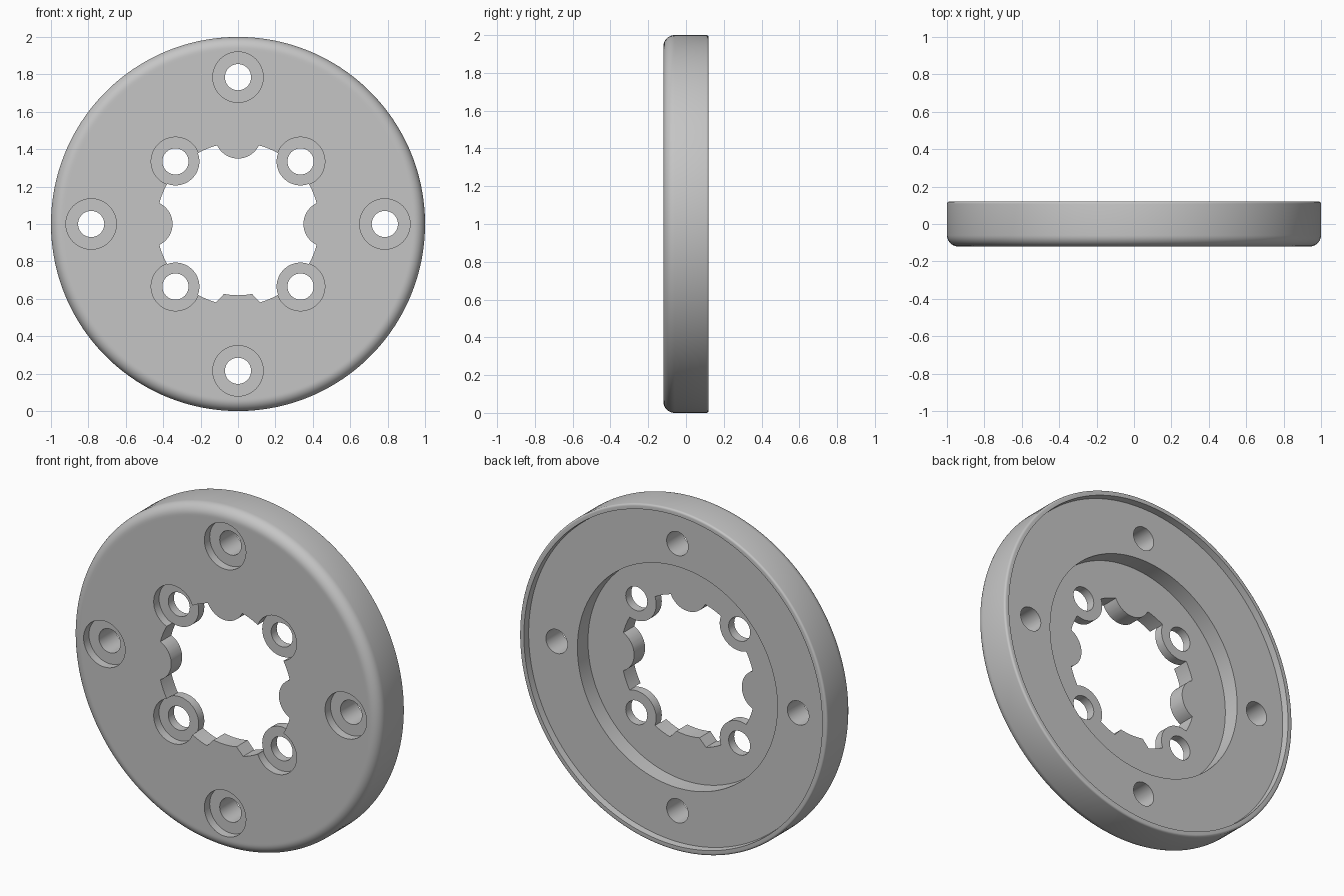
import bpy, bmesh, math
from math import sin, cos, radians, sqrt

if "Cube" in bpy.data.objects:
    bpy.data.objects.remove(bpy.data.objects["Cube"])

CZ = 1.0                      # height of the disc axis
FRONT, BACK = -0.12, 0.12


def finish(name, bm):
    bmesh.ops.recalc_face_normals(bm, faces=bm.faces[:])
    me = bpy.data.meshes.new(name)
    bm.to_mesh(me)
    bm.free()
    ob = bpy.data.objects.new(name, me)
    bpy.context.collection.objects.link(ob)
    return ob


def lathe(name, profile, n=160):
    """Closed (radius, y) profile turned about the y axis."""
    bm = bmesh.new()
    rings = []
    for i in range(n):
        a = 2 * math.pi * (i + 0.37) / n
        rings.append([bm.verts.new((r * cos(a), y, CZ + r * sin(a))) for r, y in profile])
    m = len(profile)
    for i in range(n):
        p, q = rings[i], rings[(i + 1) % n]
        for j in range(m):
            k = (j + 1) % m
            bm.faces.new((p[j], p[k], q[k], q[j]))
    return finish(name, bm)


def prism(bm, pts, y0, y1):
    """(x, z) outline extruded along y."""
    a = [bm.verts.new((x, y0, z)) for x, z in pts]
    b = [bm.verts.new((x, y1, z)) for x, z in pts]
    bm.faces.new(a)
    bm.faces.new(b[::-1])
    for i in range(len(pts)):
        j = (i + 1) % len(pts)
        bm.faces.new((a[i], b[i], b[j], a[j]))


def circle(x, z, r, n=48):
    return [(x + r * cos(2 * math.pi * i / n), z + r * sin(2 * math.pi * i / n)) for i in range(n)]


def cut(ob, cutter):
    cutter.hide_render = True
    mod = ob.modifiers.new("cut", 'BOOLEAN')
    mod.operation = 'DIFFERENCE'
    mod.solver = 'MANIFOLD'
    mod.object = cutter
    bpy.context.view_layer.objects.active = ob
    bpy.ops.object.modifier_apply(modifier=mod.name)
    bpy.data.objects.remove(cutter)


def arc(cr, cy, rad, a0, a1, n):
    return [(cr + rad * cos(radians(a0 + (a1 - a0) * i / n)),
             cy + rad * sin(radians(a0 + (a1 - a0) * i / n))) for i in range(n + 1)]


# Disc body: rounded front edge, thin back lip, shallow back floor, deep centre recess
F, B = 0.06, 0.012
FLOOR, RECESS = 0.08, -0.018
profile = [(0.2, FRONT), (0.93, FRONT)]
profile += arc(1 - F, FRONT + F, F, -90, 0, 10)
profile += arc(1 - B, BACK - B, B, 0, 90, 4)
profile += [(0.97, BACK), (0.967, FLOOR), (0.65, FLOOR), (0.65, RECESS), (0.2, RECESS)]
body = lathe("mounting_ring", profile)

# Central opening: circle with four bolt bosses, three round bumps and one flat tab
BASE, DIST = 0.435, 0.473
outline = []


def add(r, deg):
    outline.append((r * cos(radians(deg)), CZ + r * sin(radians(deg))))


def lobe_radius(k):
    return 0.128 if k % 2 else 0.123


def half_angle(k):
    if k == 6:
        return 15.6
    R = lobe_radius(k)
    return math.degrees(math.acos((DIST**2 + BASE**2 - R**2) / (2 * DIST * BASE)))


for k in range(8):
    c, h = 45 * k, half_angle(k)
    if k == 6:
        add(BASE, c - h)
        for i in range(9):
            add(0.381, c - 11.3 + 22.6 * i / 8)
        add(BASE, c + h)
    else:
        # even steps around the lobe's own circle
        R = lobe_radius(k)
        end = math.asin(BASE * sin(radians(h)) / R)
        for i in range(25):
            t = -end + 2 * end * i / 24
            x, y = DIST - R * cos(t), R * sin(t)
            add(sqrt(x * x + y * y), c + math.degrees(math.atan2(y, x)))
    g0, g1 = c + h, c + 45 - half_angle((k + 1) % 8)
    for i in range(1, 6):
        add(BASE, g0 + (g1 - g0) * i / 6)

# Screw holes and counterbores: four outer, four inner
through, bores = bmesh.new(), bmesh.new()
prism(through, outline, -0.3, 0.3)
for k in range(8):
    d, bore = (DIST, 0.130) if k % 2 else (0.785, 0.135)
    x, z = d * cos(radians(45 * k)), CZ + d * sin(radians(45 * k))
    prism(through, circle(x, z, 0.07), -0.3, 0.3)
    prism(bores, circle(x, z, bore), -0.3, -0.07)
cut(body, finish("through_cutter", through))
cut(body, finish("counterbore_cutter", bores))

# Single grey finish, smooth with crisp edges
grey = bpy.data.materials.new("grey")
grey.diffuse_color = (0.56, 0.56, 0.56, 1)
grey.use_nodes = True
grey.node_tree.nodes["Principled BSDF"].inputs["Base Color"].default_value = grey.diffuse_color
body.data.materials.clear()
body.data.materials.append(grey)
for p in body.data.polygons:
    p.material_index = 0
bpy.ops.object.select_all(action='DESELECT')
body.select_set(True)
bpy.context.view_layer.objects.active = body
bpy.ops.object.shade_smooth_by_angle(angle=radians(30))
